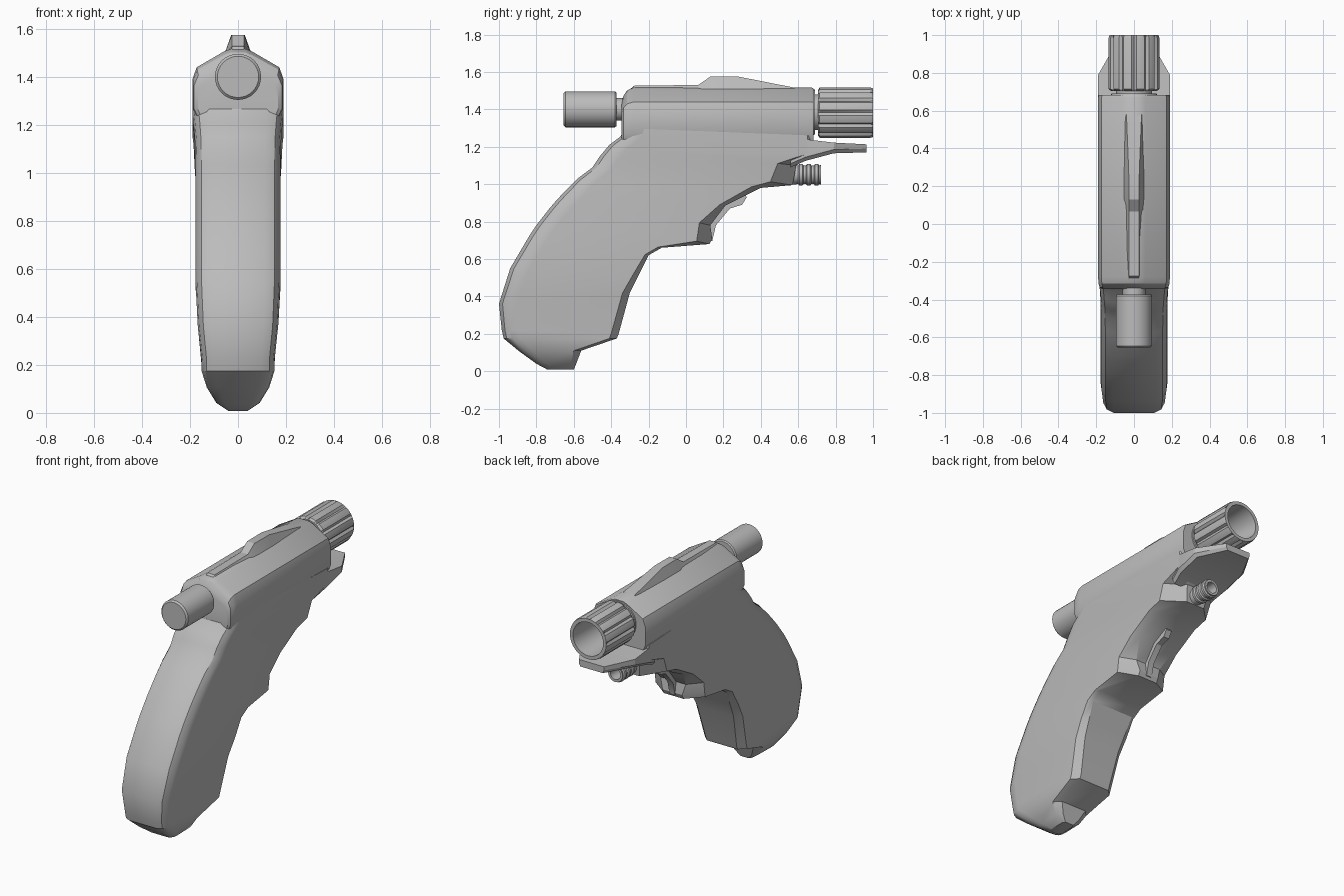
import bpy, bmesh, math
from mathutils import Vector

if "Cube" in bpy.data.objects:
    bpy.data.objects.remove(bpy.data.objects["Cube"])

grey = bpy.data.materials.new("plain grey")
grey.diffuse_color = (0.5, 0.5, 0.5, 1)
grey.use_nodes = True
grey.node_tree.nodes["Principled BSDF"].inputs["Base Color"].default_value = grey.diffuse_color


def finish(name, bm, angle=30):
    bmesh.ops.remove_doubles(bm, verts=bm.verts, dist=0.0005)
    bmesh.ops.recalc_face_normals(bm, faces=bm.faces)
    me = bpy.data.meshes.new(name)
    bm.to_mesh(me)
    bm.free()
    ob = bpy.data.objects.new(name, me)
    bpy.context.collection.objects.link(ob)
    me.materials.append(grey)
    bpy.ops.object.select_all(action='DESELECT')
    ob.select_set(True)
    bpy.context.view_layer.objects.active = ob
    bpy.ops.object.shade_smooth_by_angle(angle=math.radians(angle))
    return ob


def loft(name, rings, angle=30):
    """Skin a row of equal-length rings and cap both ends."""
    bm = bmesh.new()
    rows = [[bm.verts.new(p) for p in r] for r in rings]
    n = len(rows[0])
    for a, b in zip(rows, rows[1:]):
        for i in range(n):
            j = (i + 1) % n
            bm.faces.new((a[i], a[j], b[j], b[i]))
    bm.faces.new(rows[0])
    bm.faces.new(rows[-1])
    return finish(name, bm, angle)


def lathe(name, profile, z, n=32, grooves=0):
    """Turn (y, radius, grooved) points about a y-parallel axis at height z."""
    rings = []
    for y, r, cut in profile:
        ring = []
        for i in range(n):
            a = math.tau * i / n
            drop = 0.014 if cut and grooves and i % (n // grooves) == 0 else 0
            ring.append((math.cos(a) * (r - drop), y, z + math.sin(a) * (r - drop)))
        rings.append(ring)
    return loft(name, rings)


def mirror_ring(half):
    return half + [(-x, y, z) for x, y, z in reversed(half)]


# Grip and lower body: back point, front point, half width, front chamfer, front half width
stations = [
    (-.74, .008, -.60, .008, .04, .02, .03),
    (-.80, .04, -.585, .045, .09, .03, .06),
    (-.89, .105, -.56, .11, .13, .04, .09),
    (-.975, .175, -.37, .175, .152, .04, .11),
    (-.985, .22, -.36, .20, .152, .04, .11),
    (-1.0, .36, -.30, .42, .168, .04, .13),
    (-.94, .55, -.25, .52, .177, .03, .14),
    (-.84, .72, -.20, .62, .177, .02, .15),
    (-.80, .78, -.13, .66, .177, .02, .15),
    (-.73, .87, .125, .68, .177, .07, .07),
    (-.70, .905, .14, .71, .177, .08, .07),
    (-.65, .96, .13, .78, .177, .06, .09),
    (-.58, 1.03, .21, .885, .177, .03, .13),
    (-.50, 1.09, .40, .98, .178, .05, .11),
    (-.46, 1.15, .57, .995, .18, .12, .065),
    (-.41, 1.21, .59, 1.10, .185, .10, .08),
    (-.35, 1.255, .68, 1.16, .19, .03, .16),
    (-.33, 1.30, .67, 1.26, .19, .02, .17),
]
rings = []
for by, bz, fy, fz, w, cf, wf in stations:
    b, f = Vector((0, by, bz)), Vector((0, fy, fz))
    d = (f - b).normalized()
    length = (f - b).length
    s = w / .177
    half = [(w - .065 * s, 0), (w - .025 * s, .02 * s), (w - .006 * s, .055 * s),
            (w, .10 * s), (w, length - cf), (wf, length)]
    rings.append(mirror_ring([tuple(b + d * t + Vector((x, 0, 0))) for x, t in half]))
loft("grip_body", rings, 28)

# Upper housing: shouldered roof section swept along y
section = [(.175, 1.235), (.19, 1.27), (.19, 1.39), (.172, 1.44), (.06, 1.505), (.03, 1.517)]
rings = []
for y, sx, top in [(-.345, .88, -.085), (-.335, .96, -.045), (-.315, .99, -.015),
                   (-.28, 1, 0), (.67, 1, 0), (.682, .985, -.006)]:
    rings.append(mirror_ring([(x * sx, y, z + top * max(0, (z - 1.25) / .26))
                              for x, z in section]))
loft("upper_housing", rings)

# Top ridge with raised sight
rings = []
for y, top, wt, wb in [(-.31, 1.485, .025, .03), (-.275, 1.527, .026, .034),
                       (.065, 1.53, .026, .05), (.13, 1.575, .026, .055),
                       (.28, 1.575, .028, .055), (.58, 1.516, .04, .05)]:
    rings.append(mirror_ring([(wb, y, 1.46), (wb, y, 1.50), (wt, y, top)]))
loft("top_ridge", rings, 20)

# Flange below the front knob, with clipped corners
rings = []
for y, w, zb, zt in [(.56, .17, 1.09, 1.25), (.64, .19, 1.125, 1.24),
                     (.79, .19, 1.165, 1.222), (.965, .09, 1.17, 1.213)]:
    rings.append(mirror_ring([(w * .9, y, zb), (w, y, zb + .02), (w, y, zt)]))
loft("front_flange", rings, 20)

# Trigger bar
path = [(.12, .70, .14, .695), (.11, .79, .16, .78), (.18, .89, .235, .87),
        (.26, .93, .30, .89), (.30, .97, .325, .93)]
loft("trigger", [mirror_ring([(.02, a, b), (.02, c, d)]) for a, b, c, d in path])

# Front knob: grooved hollow cup on a short neck
lathe("front_neck", [(.62, .095, 0), (.72, .095, 0)], 1.385)
lathe("front_knob", [(.705, .0, 0), (.705, .122, 0), (.715, .135, 1), (.985, .135, 1),
                     (1.0, .13, 0), (1.0, .108, 0), (.74, .10, 0), (.74, 0, 0)],
      1.382, 60, 12)
lathe("front_collar", [(.66, .125, 0), (.69, .12, 0)], 1.385)

# Rear cap on a neck
lathe("rear_neck", [(-.40, .06, 0), (-.30, .06, 0)], 1.40)
lathe("rear_cap", [(-.655, 0, 0), (-.655, .086, 0), (-.645, .096, 0), (-.38, .096, 0),
                   (-.372, .09, 0), (-.372, 0, 0)], 1.40)

# Ribbed hose nozzle with open end
ribs = [(.56, 0, 0), (.56, .052, 0)]
for k in range(3):
    y = .60 + k * .042
    ribs += [(y, .05, 0), (y + .006, .058, 0), (y + .022, .058, 0), (y + .028, .05, 0)]
ribs += [(.722, .052, 0), (.722, .036, 0), (.62, .036, 0), (.62, 0, 0)]
lathe("hose_nozzle", ribs, 1.05, 24)
